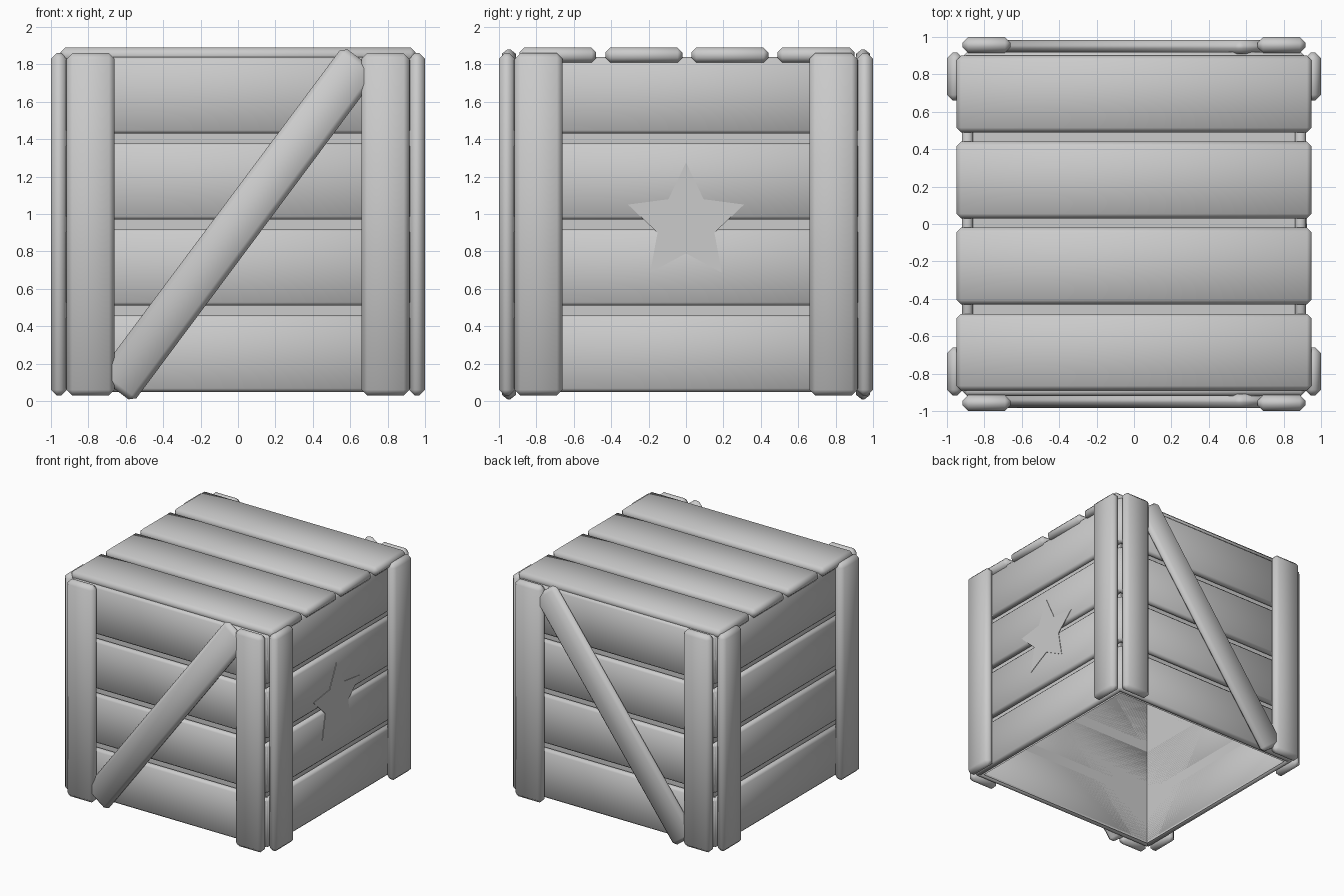
import bpy, bmesh, math
from mathutils import Matrix

cube = bpy.data.objects.get("Cube")
if cube:
    bpy.data.objects.remove(cube, do_unlink=True)

grey = bpy.data.materials.new("plain_grey")
grey.use_nodes = True
GREY = (0.6, 0.6, 0.6, 1)
grey.diffuse_color = GREY
grey.node_tree.nodes["Principled BSDF"].inputs["Base Color"].default_value = GREY


def finish(name, bm, smooth=True):
    bmesh.ops.recalc_face_normals(bm, faces=bm.faces)
    mesh = bpy.data.meshes.new(name)
    bm.to_mesh(mesh)
    bm.free()
    mesh.materials.append(grey)
    obj = bpy.data.objects.new(name, mesh)
    bpy.context.collection.objects.link(obj)
    if smooth:
        mesh.shade_smooth()
    return obj


def board(name, centre, size, bevel=0.025, tilt=0):
    """Chamfered board, optionally tilted about the y axis."""
    bm = bmesh.new()
    bmesh.ops.create_cube(bm, size=1)
    bmesh.ops.scale(bm, vec=size, verts=bm.verts)
    bmesh.ops.bevel(bm, geom=bm.edges[:], offset=bevel, segments=1,
                    affect='EDGES', clamp_overlap=True)
    place = Matrix.Translation(centre) @ Matrix.Rotation(tilt, 4, 'Y')
    bmesh.ops.transform(bm, matrix=place, verts=bm.verts)
    return finish(name, bm)


# Inner liner, open underneath
LINER, LOW, HIGH = 0.86, 0.05, 1.81
bm = bmesh.new()
bmesh.ops.create_cube(bm, size=1)
bmesh.ops.scale(bm, vec=(2 * LINER, 2 * LINER, HIGH - LOW), verts=bm.verts)
bmesh.ops.translate(bm, vec=(0, 0, (HIGH + LOW) / 2), verts=bm.verts)
bm.faces.ensure_lookup_table()
base = min(bm.faces, key=lambda f: f.calc_center_median().z)
bmesh.ops.delete(bm, geom=[base], context='FACES_ONLY')
finish("inner_liner", bm, smooth=False)

# Lid planks and the wall planks on all four sides
PITCH, WIDTH = 0.46, 0.41
for i in range(4):
    y = (i - 1.5) * PITCH + 0.005
    board(f"lid_plank_{i + 1}", (0, y, 1.85), (1.9, WIDTH, 0.08))
    z = 0.255 + i * PITCH
    for side, s in (("front", -1), ("back", 1)):
        board(f"{side}_plank_{i + 1}", (0, s * 0.89, z), (1.82, 0.06, WIDTH), 0.018)
    for side, s in (("right", -1), ("left", 1)):
        board(f"{side}_plank_{i + 1}", (s * 0.89, 0, z), (0.06, 1.82, WIDTH), 0.018)

# Corner posts, a pair on each face
for a in (-1, 1):
    for b in (-1, 1):
        tag = ("back" if b > 0 else "front") + ("_left" if a > 0 else "_right")
        board(f"{tag}_end_post", (a * 0.788, b * 0.957, 0.945), (0.256, 0.085, 1.83), 0.03)
        board(f"{tag}_side_post", (a * 0.957, b * 0.788, 0.945), (0.085, 0.256, 1.83), 0.03)

# Diagonal braces on front and back
for side, s in (("front", -1), ("back", 1)):
    board(f"{side}_brace", (0, s * 0.947, 0.945), (0.24, 0.075, 2.2), 0.03,
          tilt=math.radians(36.7))

# Thin star plate on the left wall
bm = bmesh.new()
points = []
for k in range(10):
    r = 0.16 if k % 2 else 0.326
    t = math.pi / 2 + k * math.pi / 5
    points.append(bm.verts.new((0.918, r * math.cos(t), 0.95 + r * math.sin(t))))
face = bm.faces.new(points)
out = bmesh.ops.extrude_face_region(bm, geom=[face])["geom"]
bmesh.ops.translate(bm, vec=(0.006, 0, 0),
                    verts=[v for v in out if isinstance(v, bmesh.types.BMVert)])
finish("star_plate", bm, smooth=False)
